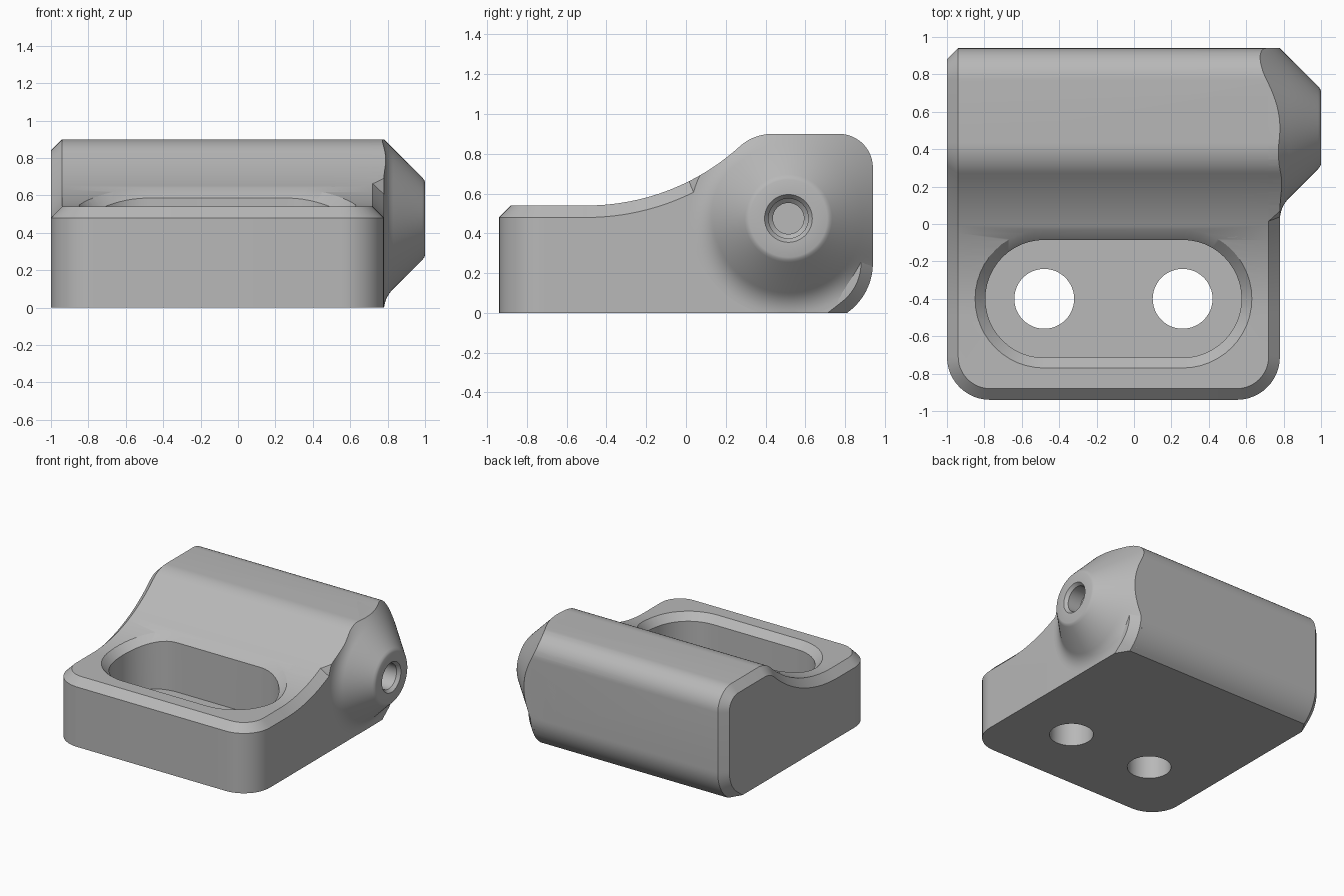
import bpy, bmesh, math
from math import sin, cos, pi, radians

if "Cube" in bpy.data.objects:
    bpy.data.objects.remove(bpy.data.objects["Cube"])

grey = bpy.data.materials.new("plain grey")
grey.diffuse_color = (0.48, 0.48, 0.48, 1)
grey.use_nodes = True
grey.node_tree.nodes["Principled BSDF"].inputs["Base Color"].default_value = grey.diffuse_color


def finish(name, bm):
    bmesh.ops.recalc_face_normals(bm, faces=bm.faces[:])
    me = bpy.data.meshes.new(name)
    bm.to_mesh(me)
    bm.free()
    ob = bpy.data.objects.new(name, me)
    me.materials.append(grey)
    bpy.context.scene.collection.objects.link(ob)
    return ob


def loft_bm(rings):
    """Closed solid through equal-length rings, capped at both ends."""
    bm = bmesh.new()
    vs = [[bm.verts.new(p) for p in ring] for ring in rings]
    n = len(vs[0])
    for a, b in zip(vs, vs[1:]):
        for i in range(n):
            j = (i + 1) % n
            bm.faces.new((a[i], a[j], b[j], b[i]))
    bm.faces.new(vs[0][::-1])
    bm.faces.new(vs[-1])
    bmesh.ops.recalc_face_normals(bm, faces=bm.faces[:])
    return bm


def boolean(ob, cutter, op):
    """Apply a boolean and delete the helper."""
    cutter.hide_render = True
    m = ob.modifiers.new("cut", 'BOOLEAN')
    m.operation, m.solver, m.object = op, 'EXACT', cutter
    bpy.context.view_layer.objects.active = ob
    bpy.ops.object.modifier_apply(modifier=m.name)
    bpy.data.objects.remove(cutter)


def arc(cy, cz, r, a0, a1, n):
    return [(cy + r * cos(radians(a0 + (a1 - a0) * i / n)),
             cz + r * sin(radians(a0 + (a1 - a0) * i / n))) for i in range(n + 1)]


# Side profile (y, z): low front, sweeping up to a rounded hump
SWEEP_R, SWEEP_A = 1.147, 42.2
profile = [(-0.94, 0), (-0.94, 0.54)]
profile += arc(-0.5, 0.54 + SWEEP_R, SWEEP_R, -90, -90 + SWEEP_A, 20)
profile += arc(0.433, 0.657, 0.243, 90 + SWEEP_A, 90, 10)[1:]
profile += arc(0.77, 0.73, 0.17, 90, 0, 12)
profile += arc(0.635, 0.25, 0.305, 0, -55.05, 10)[:-1]
profile += [(0.81, 0)]


def surface(y):
    d = max(0, y + 0.5)
    return 0.54 + SWEEP_R - math.sqrt(SWEEP_R ** 2 - d * d)


def extruded(x0, x1):
    return loft_bm([[(x, y, z) for y, z in profile] for x in (x0, x1)])


# Main body: rounded front corners, then a chamfer round the outline
bm = extruded(-1, 0.78)
corners = [e for e in bm.edges
           if all(v.co.y < -0.939 for v in e.verts)
           and abs(e.verts[0].co.z - e.verts[1].co.z) > 0.1]
bmesh.ops.bevel(bm, geom=corners, offset=0.23, offset_type='OFFSET', segments=12,
                profile=0.5, affect='EDGES', clamp_overlap=False)
bm.normal_update()
rim = [e for e in bm.edges if len(e.link_faces) == 2
       and e.calc_face_angle() > radians(40)
       and max(v.co.z for v in e.verts) > 0.001]
bmesh.ops.bevel(bm, geom=rim, offset=0.06, offset_type='OFFSET', segments=1,
                profile=0.5, affect='EDGES', clamp_overlap=False)
body = finish("body", bm)

# Slot pocket with a chamfered rim that follows the curved top
PX, PY, HALF = -0.11, -0.40, 0.37


def stadium(r, zfun):
    pts = []
    for side, start in ((1, -90), (-1, 90)):
        for i in range(25):
            a = radians(start + 180 * i / 24)
            x, y = PX + side * HALF + r * cos(a), PY + r * sin(a)
            pts.append((x, y, zfun(PY + 0.37 * sin(a))))
    return pts


pocket = finish("pocket_cutter", loft_bm([
    stadium(0.315, lambda y: 0.19),
    stadium(0.315, lambda y: surface(y) - 0.055),
    stadium(0.45, lambda y: surface(y) + 0.08),
    stadium(0.45, lambda y: 1.2)]))
boolean(body, pocket, 'DIFFERENCE')

# Two screw holes through the pocket floor
for s in (-1, 1):
    ring = arc(PX + s * HALF, PY, 0.16, 0, 352.5, 47)
    hole = finish("hole_cutter", loft_bm([[(x, y, z) for x, y in ring]
                                          for z in (-0.2, 0.35)]))
    boolean(body, hole, 'DIFFERENCE')

# Conical trim of the upper back corner, concentric with the boss
AY, AZ = 0.515, 0.475
trim = finish("corner_cutter", loft_bm([
    [(x, AY + r * cos(a), AZ + r * sin(a)) for x, r in ((0.85, 0.35), (0.85, 0.8), (0.4, 0.8))]
    for a in [radians(90 * i / 24) for i in range(25)]]))
boolean(body, trim, 'DIFFERENCE')


# Boss: 45 degree cone with drilled tip; base fillet fades out at the upper back
def smooth(t):
    t = min(1, max(0, t))
    return t * t * (3 - 2 * t)


def fillet_weight(deg):
    if deg <= 180:
        return smooth((deg - 90) / 50)
    return smooth((335 - deg) / 35)


N = 96
section = [(0.5, 0.62, 0), (0.585, 0.62, 0)]          # x, radius, fillet lift
for i in range(9):
    t = 1 - i / 8
    x = 0.83 * (1 - t) ** 2 + 0.78 * (2 * t * (1 - t) + t * t)
    r = 0.375 * (1 - t) ** 2 + 0.425 * 2 * t * (1 - t) + 0.495 * t * t
    section.append((1.205 - r, r, x - (1.205 - r)))
section += [(x, r, 0) for x, r in (
    (0.985, 0.22), (0.995, 0.208), (1.0, 0.195), (1.0, 0.12), (0.975, 0.10),
    (0.86, 0.10), (0.84, 0.078), (0.79, 0.078))]
rings = []
for x, r, lift in section:
    rings.append([(x + lift * fillet_weight(360 * i / N),
                   AY + r * cos(2 * pi * i / N), AZ + r * sin(2 * pi * i / N))
                  for i in range(N)])
boss = finish("boss", loft_bm(rings))
boolean(boss, finish("outline_helper", extruded(0.4, 1.3)), 'INTERSECT')

# Smooth shading with crisp edges
for ob in (body, boss):
    bpy.ops.object.select_all(action='DESELECT')
    ob.select_set(True)
    bpy.context.view_layer.objects.active = ob
    bpy.ops.object.shade_smooth_by_angle(angle=radians(25))
